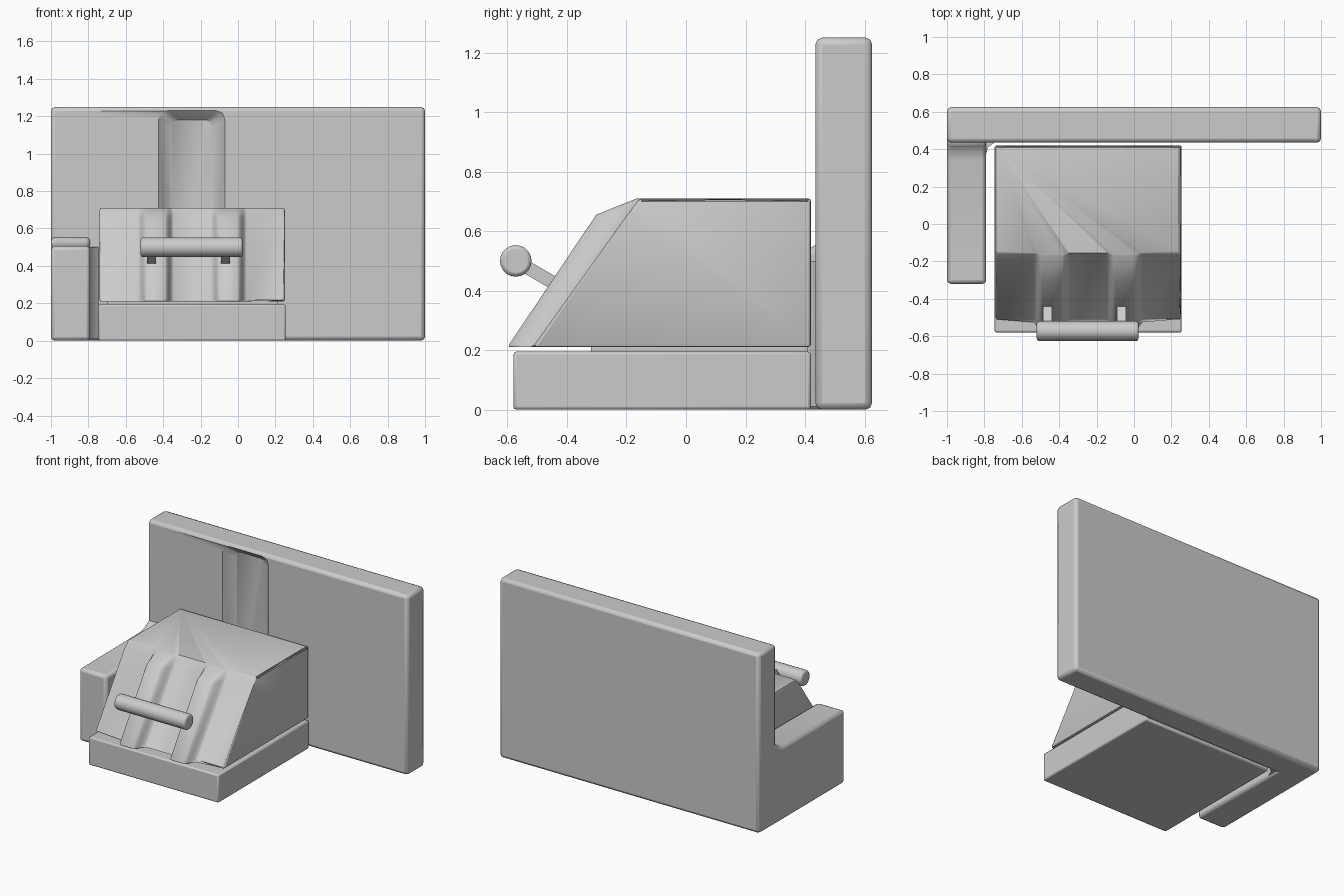
import bpy, bmesh, math
from mathutils import Vector

if "Cube" in bpy.data.objects:
    bpy.data.objects.remove(bpy.data.objects["Cube"])


def finish(name, bm, bevel=0.0, segments=2, angle=40):
    bmesh.ops.recalc_face_normals(bm, faces=bm.faces[:])
    mesh = bpy.data.meshes.new(name)
    bm.to_mesh(mesh)
    bm.free()
    ob = bpy.data.objects.new(name, mesh)
    bpy.context.collection.objects.link(ob)
    bpy.ops.object.select_all(action='DESELECT')
    ob.select_set(True)
    bpy.context.view_layer.objects.active = ob
    bpy.ops.object.shade_smooth_by_angle(angle=math.radians(angle))
    if bevel:
        mod = ob.modifiers.new("edges", 'BEVEL')
        mod.width, mod.segments = bevel, segments
        mod.limit_method, mod.angle_limit = 'ANGLE', math.radians(40)
    return ob


def prism(name, lower, upper, **kw):
    """Closed solid between two matching outlines."""
    bm = bmesh.new()
    a = [bm.verts.new(p) for p in lower]
    b = [bm.verts.new(p) for p in upper]
    bm.faces.new(a)
    bm.faces.new(b)
    for i in range(len(a)):
        j = (i + 1) % len(a)
        bm.faces.new((a[i], a[j], b[j], b[i]))
    return finish(name, bm, **kw)


def box(name, x0, x1, y0, y1, z0, z1, **kw):
    plan = [(x0, y0), (x1, y0), (x1, y1), (x0, y1)]
    return prism(name, [(*p, z0) for p in plan], [(*p, z1) for p in plan], **kw)


def rod(name, start, end, radius, sides, bevel=0.0):
    start, end = Vector(start), Vector(end)
    d = end - start
    bm = bmesh.new()
    bmesh.ops.create_cone(bm, cap_ends=True, segments=sides, radius1=radius,
                          radius2=radius, depth=d.length)
    m = d.to_track_quat('Z', 'Y').to_matrix().to_4x4()
    m.translation = (start + end) / 2
    bm.transform(m)
    return finish(name, bm, bevel=bevel)


# Back wall with a sloping-sided recess down its front
wall = box("back_wall", -1, 1, 0.435, 0.625, 0, 1.25, bevel=0.022)


def recess_outline(x0, x1, z1, y, r):
    return [(x0, y, 0.03), (x1, y, 0.03), (x1, y, z1 - r), (x1 - r * .3, y, z1 - r * .3),
            (x1 - r, y, z1), (x0 + r, y, z1), (x0 + r * .3, y, z1 - r * .3), (x0, y, z1 - r)]


cutter = prism("recess_cutter", recess_outline(-0.44, -0.055, 1.245, 0.42, 0.05),
               recess_outline(-0.36, -0.13, 1.18, 0.495, 0.04))
cutter.hide_render = True
cutter.hide_set(True)
cut = wall.modifiers.new("recess", 'BOOLEAN')
cut.operation, cut.object = 'DIFFERENCE', cutter

# Low side wall, blended into the back wall
side = [(-0.32, 0), (-0.32, 0.505), (0.34, 0.51), (0.40, 0.525), (0.43, 0.555),
        (0.50, 0.555), (0.50, 0)]
prism("side_wall", [(-1, *p) for p in side], [(-0.79, *p) for p in side], bevel=0.02)
flare = [(-0.795, 0.36), (-0.78, 0.41), (-0.74, 0.44), (-0.74, 0.47), (-0.86, 0.47), (-0.86, 0.36)]
prism("corner_fillet", [(*p, 0.01) for p in flare], [(*p, 0.5) for p in flare])

# Base slab and the spacer under the wedge
box("base", -0.745, 0.255, -0.58, 0.42, 0, 0.195, bevel=0.01)
box("spacer", -0.70, 0.21, -0.32, 0.41, 0.19, 0.215)

# Wedge: sloping front with two raised vertical ribs
columns = [(-0.74, 0)]
for centre in (-0.44, -0.05):
    for s in (-1, 1):
        steps = range(6) if s < 0 else range(5, -1, -1)
        for i in steps:
            t = i / 5
            columns.append((centre + s * (0.095 - 0.045 * t), t * t * (3 - 2 * t)))
columns.append((0.25, 0))
rows = [(-0.515, 0.21, 0.085), (-0.197, 0.655, 0.105), (-0.155, 0.71, 0.01)]
bm = bmesh.new()
grid = [[bm.verts.new((x, y - d * k, z)) for x, k in columns] for y, z, d in rows]
for lo, hi in zip(grid, grid[1:]):
    for i in range(len(columns) - 1):
        bm.faces.new((lo[i], lo[i + 1], hi[i + 1], hi[i]))
bl, br, tl, tr = [bm.verts.new(p) for p in
                  ((-0.74, 0.42, 0.21), (0.25, 0.42, 0.21), (-0.74, 0.42, 0.71), (0.25, 0.42, 0.71))]
bm.faces.new([*grid[0], br, bl])
bm.faces.new([*grid[2], tr, tl])
bm.faces.new((bl, br, tr, tl))
bm.faces.new([r[0] for r in grid] + [tl, bl])
bm.faces.new([r[-1] for r in grid] + [tr, br])
rim = [e for e in bm.edges if any(len(f.verts) > 4 for f in e.link_faces)]
bmesh.ops.bevel(bm, geom=rim, offset=0.01, segments=2, profile=0.5,
                affect='EDGES', clamp_overlap=True)
finish("wedge", bm, angle=45)

# Handle bar on two pins standing out of the ribs
rod("handle_bar", (-0.52, -0.572, 0.5), (0.025, -0.572, 0.5), 0.053, 20, bevel=0.012)
for i, x in enumerate((-0.462, -0.068)):
    y0, z0, y1, z1 = -0.56, 0.493, -0.40, 0.40
    n = Vector((0, z1 - z0, y0 - y1)).normalized() * 0.022
    sect = [Vector((0, y0, z0)) + n, Vector((0, y0, z0)) - n,
            Vector((0, y1, z1)) - n, Vector((0, y1, z1)) + n]
    prism(f"handle_pin_{i + 1}", [p + Vector((x - 0.024, 0, 0)) for p in sect],
          [p + Vector((x + 0.024, 0, 0)) for p in sect])
